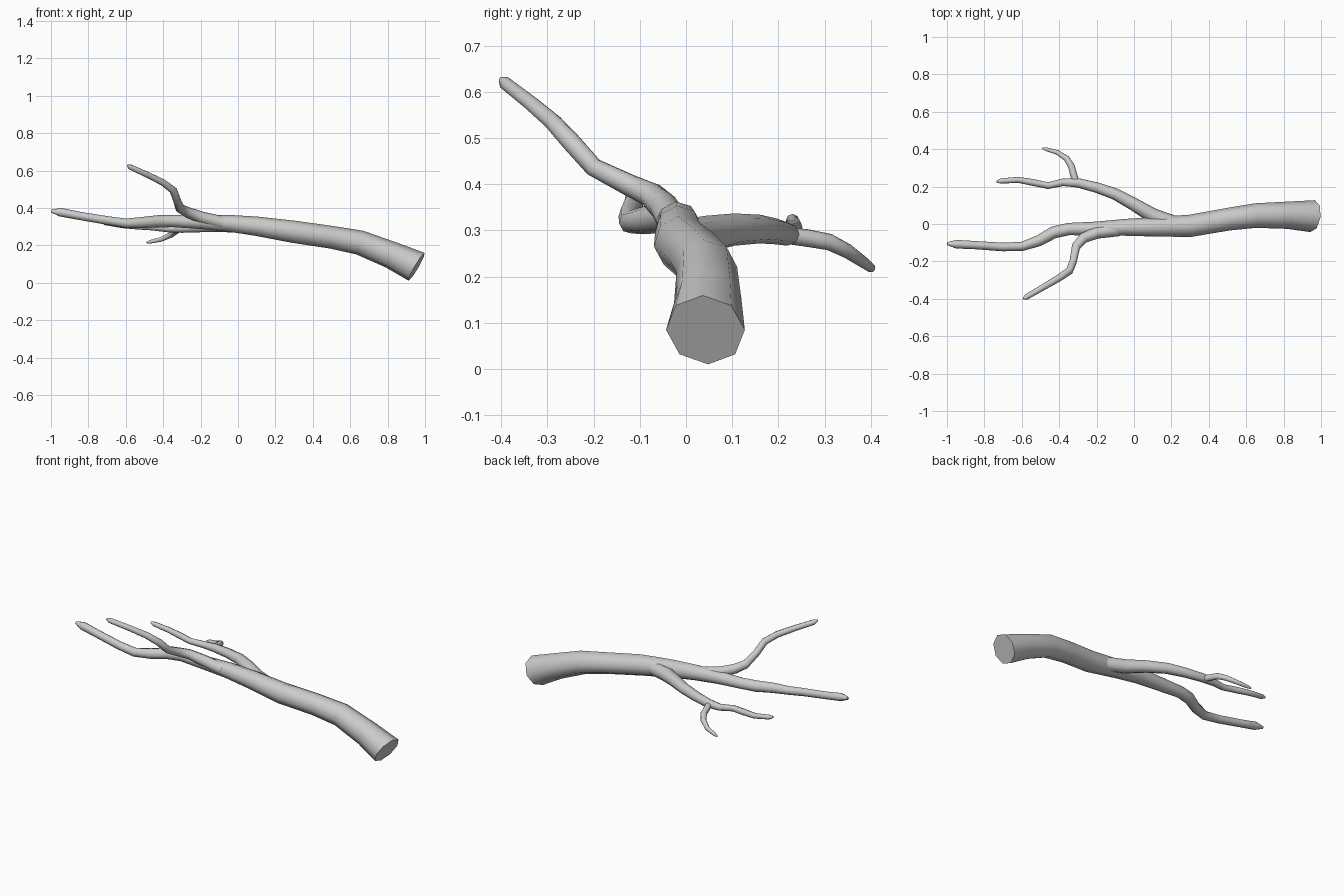
import bpy, bmesh, math
from mathutils import Vector

SIDES = 8


def limb(name, pts, start_dir=None):
    """Sweep an eight-sided ring along points given as (x, y, z, radius)."""
    path = [Vector(p[:3]) for p in pts]
    bm = bmesh.new()
    rings = []
    for i, p in enumerate(path):
        # average the directions of neighbouring segments
        t = Vector()
        if i > 0:
            t += (p - path[i - 1]).normalized()
        if i < len(path) - 1:
            t += (path[i + 1] - p).normalized()
        if i == 0 and start_dir:
            t = Vector(start_dir)
        t.normalize()
        if i == 0:
            u = Vector((0, 0, 1))
        u = (u - t * u.dot(t)).normalized()
        v = t.cross(u)
        r = pts[i][3]
        rings.append([bm.verts.new(p + r * (math.cos(a) * u + math.sin(a) * v))
                      for a in (2 * math.pi * k / SIDES for k in range(SIDES))])
    for a, b in zip(rings, rings[1:]):
        for k in range(SIDES):
            n = (k + 1) % SIDES
            bm.faces.new((a[k], a[n], b[n], b[k]))
    bm.faces.new(rings[0][::-1])
    bm.faces.new(rings[-1])
    bmesh.ops.recalc_face_normals(bm, faces=bm.faces)
    mesh = bpy.data.meshes.new(name)
    bm.to_mesh(mesh)
    bm.free()
    obj = bpy.data.objects.new(name, mesh)
    bpy.context.collection.objects.link(obj)
    bpy.ops.object.select_all(action='DESELECT')
    obj.select_set(True)
    bpy.context.view_layer.objects.active = obj
    bpy.ops.object.shade_smooth_by_angle(angle=math.radians(50))
    return obj


# Main stem from the sawn end to the long tip
limb("main_branch", [
    (.955, .042, .085, .086), (.82, .047, .148, .073), (.65, .045, .215, .066),
    (.5, .025, .243, .061), (.3, -.010, .272, .060), (.1, -.015, .302, .052),
    (-.05, -.018, .318, .045), (-.2, -.025, .325, .038), (-.35, -.027, .33, .033),
    (-.43, -.045, .328, .033), (-.51, -.09, .322, .030), (-.6, -.12, .318, .025),
    (-.7, -.123, .333, .023), (-.85, -.113, .358, .022), (-.95, -.108, .377, .023),
    (-.998, -.105, .383, .008)], start_dir=(-.86, .12, .5))

# Rising fork towards the front
limb("front_fork", [
    (-.08, -.03, .32, .035), (-.2, -.047, .35, .032), (-.27, -.075, .377, .028),
    (-.31, -.12, .397, .025), (-.325, -.2, .437, .021), (-.345, -.25, .493, .021),
    (-.40, -.288, .535, .019), (-.48, -.335, .575, .017), (-.575, -.39, .618, .015),
    (-.59, -.4, .627, .006)])

# Long fork towards the back
limb("back_fork", [
    (.25, -.01, .282, .042), (.1, .045, .292, .040), (0, .105, .302, .035),
    (-.1, .16, .303, .031), (-.2, .195, .298, .028), (-.3, .22, .292, .025),
    (-.38, .223, .29, .020), (-.46, .205, .298, .018), (-.54, .222, .303, .018),
    (-.62, .236, .308, .016), (-.71, .23, .322, .014), (-.735, .227, .328, .006)])

# Small downward twig on the back fork
limb("back_twig", [
    (-.305, .21, .29, .018), (-.322, .26, .284, .019), (-.335, .31, .275, .018),
    (-.36, .35, .255, .016), (-.41, .383, .232, .013), (-.47, .4, .219, .010),
    (-.49, .404, .215, .004)])
